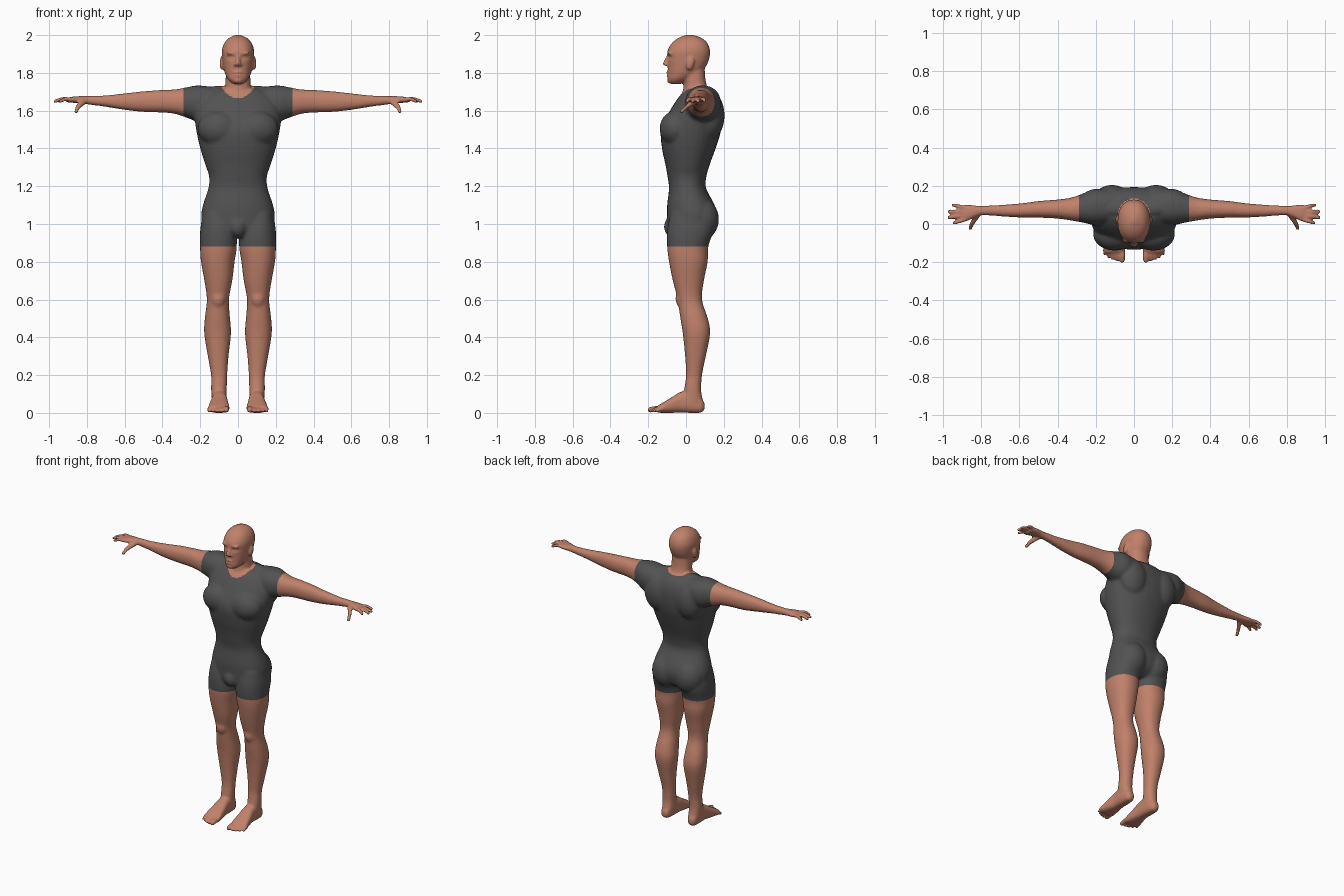
import bpy, bmesh, math
from mathutils import Matrix, Vector

if "Cube" in bpy.data.objects:
    bpy.data.objects.remove(bpy.data.objects["Cube"])


def make_material(name, color):
    mat = bpy.data.materials.new(name)
    mat.use_nodes = True
    mat.diffuse_color = (*color, 1)
    bsdf = next(n for n in mat.node_tree.nodes if n.type == "BSDF_PRINCIPLED")
    bsdf.inputs["Base Color"].default_value = (*color, 1)
    return mat


skin = make_material("skin", (0.53, 0.22, 0.145))
cloth = make_material("dark grey cloth", (0.085, 0.085, 0.085))


def curve_through(rings, steps=4):
    """Smoothly interpolate the ring measurements."""
    pts = [Vector(r) for r in rings]
    out = []
    for i in range(len(pts) - 1):
        p1, p2 = pts[i], pts[i + 1]
        m1 = (p2 - pts[max(i - 1, 0)]) / 2
        m2 = (pts[min(i + 2, len(pts) - 1)] - p1) / 2
        for k in range(steps):
            t = k / steps
            a, b = t * t * (3 - 2 * t), t * (1 - t)
            out.append(p1 * (1 - a) + p2 * a + m1 * (b * (1 - t)) - m2 * (b * t))
    return out + [pts[-1]]


def loft(bm, axis, rings, power=2.2, sides=32):
    """Skin rounded rings given as (position, low a, high a, low b, high b)."""
    loops = []
    for pos, a0, a1, b0, b1 in curve_through(rings):
        loop = []
        for k in range(sides):
            ang = math.tau * k / sides
            c, s = math.cos(ang), math.sin(ang)
            a = (a0 + a1) / 2 + (a1 - a0) / 2 * math.copysign(abs(c) ** (2 / power), c)
            b = (b0 + b1) / 2 + (b1 - b0) / 2 * math.copysign(abs(s) ** (2 / power), s)
            co = {"x": (pos, a, b), "y": (a, pos, b), "z": (a, b, pos)}[axis]
            loop.append(bm.verts.new(co))
        loops.append(loop)
    for lo, hi in zip(loops, loops[1:]):
        for k in range(sides):
            n = (k + 1) % sides
            bm.faces.new((lo[k], lo[n], hi[n], hi[k]))
    bm.faces.new(loops[0][::-1])
    bm.faces.new(loops[-1])


def blob(bm, center, size, tilt=0):
    mat = (Matrix.Translation(center) @ Matrix.Rotation(tilt, 4, "X")
           @ Matrix.Diagonal((*size, 1)))
    bmesh.ops.create_uvsphere(bm, u_segments=20, v_segments=12, radius=1, matrix=mat)


def digit(bm, axis, path, r0, r1):
    """A finger or toe: a thin loft along a path of (position, a, b), with a round tip."""
    rings = []
    for i, (pos, a, b) in enumerate(path):
        r = r0 + (r1 - r0) * i / (len(path) - 1)
        rings.append((pos, a - r, a + r, b - r, b + r))
    pos, a, b = path[-1]
    ahead = math.copysign(r1, pos - path[0][0])
    for step, scale in ((.6, .8), (1, .2)):
        r = r1 * scale
        rings.append((pos + ahead * step, a - r, a + r, b - r, b + r))
    loft(bm, axis, rings, power=2, sides=12)


# Left half: leg, foot, arm, hand and muscles
bm = bmesh.new()
loft(bm, "z", [
    (.02, .065, .133, -.01, .088), (.06, .06, .138, -.02, .09),
    (.12, .06, .142, -.01, .08), (.2, .057, .143, 0, .085),
    (.3, .05, .16, -.005, .105), (.42, .037, .179, -.017, .128),
    (.5, .042, .176, -.03, .116), (.6, .048, .165, -.045, .085),
    (.7, .03, .178, -.07, .095), (.8, .018, .196, -.09, .115),
    (.88, .006, .201, -.1, .118), (.97, .01, .2, -.1, .145),
    (1.06, .03, .185, -.08, .13)])
loft(bm, "y", [
    (.098, .085, .115, .02, .05), (.08, .07, .13, .002, .08),
    (.03, .06, .138, 0, .12), (-.03, .056, .14, .002, .11),
    (-.08, .05, .15, 0, .08), (-.125, .045, .158, 0, .053),
    (-.152, .047, .158, .002, .036)], power=2.6)
for i in range(5):
    x = .062 + .022 * i + (.004 if i else 0)
    r = .0165 if i == 0 else .0118 - .0006 * i
    tip = -.188 + .002 * i * i
    digit(bm, "y", [(-.125, x, .02), (tip + .025, x, .021), (tip, x, r)], r, r * .92)
loft(bm, "x", [
    (.07, .01, .17, 1.55, 1.715), (.2, -.005, .185, 1.54, 1.733),
    (.27, .008, .158, 1.562, 1.724), (.33, .018, .138, 1.582, 1.713),
    (.4, .028, .128, 1.59, 1.71), (.5, .033, .12, 1.593, 1.703),
    (.6, .034, .107, 1.604, 1.692), (.7, .04, .1, 1.62, 1.681),
    (.79, .047, .094, 1.633, 1.677), (.83, .036, .096, 1.638, 1.677),
    (.875, .015, .102, 1.642, 1.674), (.905, .016, .094, 1.645, 1.667)])
for base, knuckle, tip, tip_y in [(.88, .024, .94, .006), (.89, .044, .967, .034),
                                  (.89, .064, .967, .065), (.88, .085, .945, .099)]:
    middle = ((base + tip) / 2, (knuckle + tip_y) / 2, 1.662)
    digit(bm, "x", [(base, knuckle, 1.657), middle, (tip, tip_y, 1.65)], .0118, .0098)
digit(bm, "y", [(.05, .815, 1.65), (.005, .845, 1.622), (-.022, .856, 1.596)], .018, .0105)
blob(bm, (.085, .075, 1.025), (.1, .1, .115))            # buttock
blob(bm, (.1, -.055, 1.505), (.115, .085, .095))         # chest muscle
blob(bm, (.115, .125, 1.575), (.1, .08, .13))            # shoulder blade
blob(bm, (.09, .08, 1.69), (.11, .05, .042))             # neck to shoulder
blob(bm, (.105, -.03, .605), (.036, .026, .045))         # kneecap
blob(bm, (.086, .022, 1.85), (.011, .021, .036), -.25)   # ear
blob(bm, (.03, -.085, 1.905), (.032, .014, .01))         # brow
blob(bm, (.011, -.104, 1.843), (.01, .011, .008))        # nostril

# Mirror to the right half
copy = bmesh.ops.duplicate(bm, geom=bm.verts[:] + bm.edges[:] + bm.faces[:])["geom"]
for v in [g for g in copy if isinstance(g, bmesh.types.BMVert)]:
    v.co.x = -v.co.x
bmesh.ops.reverse_faces(bm, faces=[g for g in copy if isinstance(g, bmesh.types.BMFace)])


# Central forms: torso, neck, head and face
def symmetric(rings):
    return [(z, -w, w, front, back) for z, w, front, back in rings]


loft(bm, "z", symmetric([
    (.93, .08, -.075, .09), (.97, .18, -.095, .145), (1.04, .195, -.1, .165),
    (1.1, .186, -.1, .152), (1.19, .157, -.09, .106), (1.25, .153, -.098, .108),
    (1.31, .172, -.108, .124), (1.4, .2, -.127, .157), (1.5, .222, -.132, .187),
    (1.6, .23, -.085, .193), (1.67, .2, -.04, .178), (1.715, .13, 0, .145)]))
loft(bm, "z", symmetric([
    (1.62, .08, -.03, .15), (1.68, .074, -.022, .135), (1.74, .067, -.012, .108),
    (1.8, .064, -.02, .1), (1.86, .06, -.02, .1)]))
loft(bm, "z", symmetric([
    (1.742, .026, -.085, -.025), (1.765, .052, -.097, .02), (1.8, .07, -.096, .08),
    (1.84, .079, -.097, .109), (1.88, .084, -.099, .124), (1.92, .085, -.097, .127),
    (1.96, .071, -.073, .112), (1.986, .046, -.038, .08), (2.002, .01, .005, .035)]))
digit(bm, "z", [(1.89, 0, -.094), (1.87, 0, -.103), (1.85, 0, -.111)], .009, .0125)
blob(bm, (0, -.092, 1.802), (.024, .012, .007))          # upper lip
blob(bm, (0, -.092, 1.786), (.021, .012, .007))          # lower lip
blob(bm, (0, -.086, 1.76), (.022, .015, .014))           # chin
blob(bm, (0, -.075, .985), (.045, .042, .055))           # groin

# Fuse everything into one continuous skin
rough = bpy.data.meshes.new("rough_body")
bm.to_mesh(rough)
bm.free()
helper = bpy.data.objects.new("rough_body", rough)
helper.hide_render = True
bpy.context.collection.objects.link(helper)


def baked():
    graph = bpy.context.evaluated_depsgraph_get()
    return bpy.data.meshes.new_from_object(helper.evaluated_get(graph))


remesh = helper.modifiers.new("fuse", "REMESH")
remesh.mode = "VOXEL"
remesh.voxel_size = .0068
fused = baked()
helper.modifiers.clear()
helper.data = fused

# Soften the trunk and limbs more than the face, hands and feet
core = helper.vertex_groups.new(name="core")
core.add([v.index for v in fused.vertices
          if abs(v.co.x) < .75 and .17 < v.co.z < 1.72], 1, "REPLACE")
for rounds, group in ((2, ""), (14, "core")):
    soften = helper.modifiers.new("soften", "SMOOTH")
    soften.iterations = rounds
    soften.vertex_group = group
body = bmesh.new()
body.from_mesh(baked())
bpy.data.objects.remove(helper)

# Eye sockets, eyelids and mouth line: (x, z, width, height, depth)
dents = [(.034, 1.881, .02, .011, .011), (.034, 1.88, .011, .006, -.006),
         (0, 1.794, .022, .004, .004)]
for v in body.verts:
    if v.co.z > 1.75 and v.co.y < -.04:
        v.co.y += sum(d * math.exp(-((abs(v.co.x) - x) / w) ** 2 - ((v.co.z - z) / h) ** 2)
                      for x, z, w, h, d in dents)

# Clean edges at the sleeves and hems
SLEEVE, HEM = .288, .88
for co, normal in [((SLEEVE, 0, 0), (1, 0, 0)), ((-SLEEVE, 0, 0), (1, 0, 0)),
                   ((0, 0, HEM), (0, 0, 1))]:
    co, normal = Vector(co), Vector(normal)
    near = [f for f in body.faces if abs((f.verts[0].co - co).dot(normal)) < .03]
    rim = {v for f in near for v in f.verts} | {e for f in near for e in f.edges}
    bmesh.ops.bisect_plane(body, geom=near + list(rim), plane_co=co,
                           plane_no=normal, dist=1e-5)


def part_of(c):
    side = "left" if c.x > 0 else "right"
    if abs(c.x) > SLEEVE:
        return side + "_arm"
    if c.z < HEM:
        return side + "_leg"
    in_collar = (c.x / .085) ** 2 + ((c.y - .045) / .088) ** 2 < 1
    if (c.z > 1.6 and in_collar) or (c.z > 1.74 and abs(c.x) < .12):
        return "head"
    return "suit"


# Split into named parts
parts = {}
for f in body.faces:
    parts.setdefault(part_of(f.calc_center_median()), []).append(f)
for part, faces in parts.items():
    index, points, polygons = {}, [], []
    for f in faces:
        for v in f.verts:
            if v not in index:
                index[v] = len(points)
                points.append(v.co[:])
        polygons.append([index[v] for v in f.verts])
    mesh = bpy.data.meshes.new(part)
    mesh.from_pydata(points, [], polygons)
    mesh.shade_smooth()
    mesh.materials.append(cloth if part == "suit" else skin)
    bpy.context.collection.objects.link(bpy.data.objects.new(part, mesh))
body.free()
